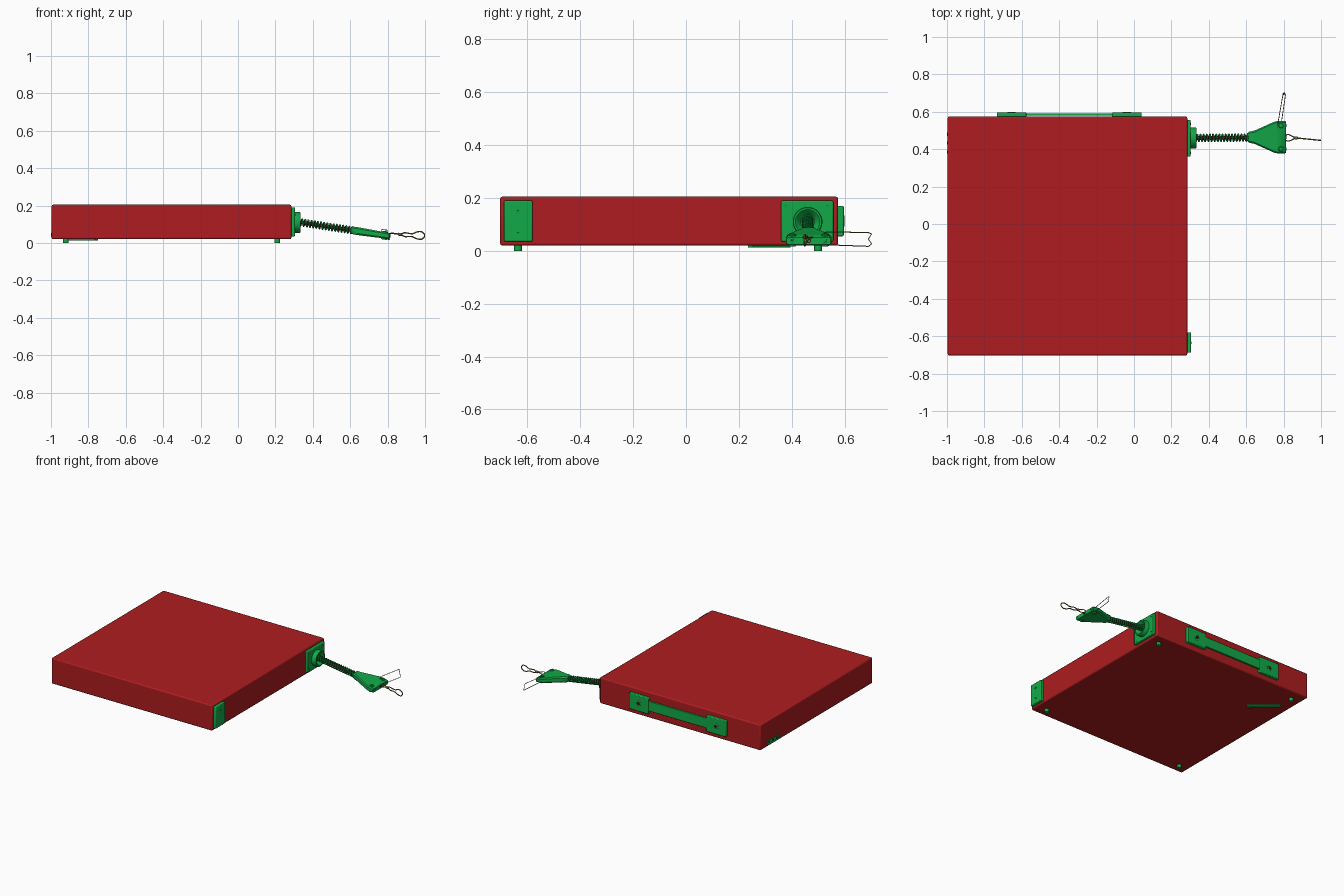
import bpy, bmesh, math
from mathutils import Vector

if "Cube" in bpy.data.objects:
    bpy.data.objects.remove(bpy.data.objects["Cube"])


def material(name, rgb):
    m = bpy.data.materials.new(name)
    m.diffuse_color = (*rgb, 1)
    m.use_nodes = True
    m.node_tree.nodes["Principled BSDF"].inputs["Base Color"].default_value = m.diffuse_color
    return m


RED = material("red", (0.42, 0.012, 0.014))
GREEN = material("green", (0.006, 0.40, 0.065))
DARK = material("dark_red", (0.06, 0.008, 0.008))
BRASS = material("brass", (0.20, 0.16, 0.05))


def finish(name, bm, mat, bevel=0, segs=2):
    bmesh.ops.recalc_face_normals(bm, faces=bm.faces)
    me = bpy.data.meshes.new(name)
    bm.to_mesh(me)
    bm.free()
    ob = bpy.data.objects.new(name, me)
    bpy.context.collection.objects.link(ob)
    me.materials.append(mat)
    if bevel:
        b = ob.modifiers.new("bevel", 'BEVEL')
        b.width, b.segments = bevel, segs
    bpy.ops.object.select_all(action='DESELECT')
    ob.select_set(True)
    bpy.context.view_layer.objects.active = ob
    bpy.ops.object.shade_smooth_by_angle(angle=math.radians(35))
    return ob


def box(name, lo, hi, mat, bevel=0):
    bm = bmesh.new()
    bmesh.ops.create_cube(bm, size=1)
    for v in bm.verts:
        v.co = [l + (h - l) * (c + 0.5) for l, h, c in zip(lo, hi, v.co)]
    return finish(name, bm, mat, bevel)


def lathe(name, profile, origin, axis, mat, n=32):
    """Revolve (radius, height) points about an axis from origin."""
    bm = bmesh.new()
    rot = Vector(axis).to_track_quat('Z', 'Y')
    rings = []
    for r, h in profile:
        rings.append([bm.verts.new(Vector(origin) + rot @ Vector(
            (r * math.cos(2 * math.pi * i / n), r * math.sin(2 * math.pi * i / n), h)))
            for i in range(n)])
    for a, b in zip(rings, rings[1:]):
        for i in range(n):
            j = (i + 1) % n
            bm.faces.new((a[i], a[j], b[j], b[i]))
    bm.faces.new(rings[0])
    bm.faces.new(rings[-1])
    return finish(name, bm, mat)


def wire(name, pts, radius, mat, cyclic=False, smooth=False):
    cu = bpy.data.curves.new(name, 'CURVE')
    cu.dimensions = '3D'
    cu.bevel_depth, cu.bevel_resolution, cu.use_fill_caps = radius, 2, True
    sp = cu.splines.new('NURBS' if smooth else 'POLY')
    sp.points.add(len(pts) - 1)
    for p, co in zip(sp.points, pts):
        p.co = (*co, 1)
    sp.use_cyclic_u = cyclic
    if smooth:
        sp.order_u, sp.use_endpoint_u, sp.resolution_u = 3, True, 6
    cu.materials.append(mat)
    ob = bpy.data.objects.new(name, cu)
    bpy.context.collection.objects.link(ob)
    return ob


def screw(name, origin, axis, r, mat=GREEN):
    """Raised ring with a recessed centre."""
    lathe(name, [(r, -0.004), (r, 0.0015), (r * 0.8, 0.002), (r * 0.55, 0.002),
                 (r * 0.5, 0.0005)], origin, axis, mat, 20)


# Main case and feet
box("case", (-0.996, -0.703, 0.02), (0.285, 0.575, 0.205), RED, 0.008)
for x in (-0.92, 0.21):
    for y in (-0.635, 0.50):
        lathe("foot", [(0.015, 0), (0.015, 0.025)], (x, y, 0), (0, 0, 1), GREEN, 24)

# Diagonal strip under the case
strip = box("underside_strip", (-0.11, -0.014, -0.005), (0.11, 0.014, 0.006), GREEN, 0.002)
strip.location = (-0.84, 0.315, 0.017)
strip.rotation_euler.z = math.atan2(-0.145, 0.17)

# Small port on the left face
box("port_panel", (-0.998, 0.365, 0.03), (-0.99, 0.50, 0.06), GREEN, 0.001)
for y in (0.385, 0.433, 0.48):
    lathe("port_socket", [(0.009, -0.002), (0.009, 0.003), (0.005, 0.003), (0.005, 0.001)],
          (-0.997, y, 0.045), (-1, 0, 0), DARK, 16)

# Front corner plate on the right face
box("corner_plate", (0.28, -0.688, 0.035), (0.305, -0.58, 0.19), GREEN, 0.005)
for z in (0.072, 0.15):
    screw("corner_screw", (0.305, -0.635, z), (1, 0, 0), 0.007)

# Cable mounting plate with a flared collar
box("cable_plate", (0.28, 0.36, 0.035), (0.303, 0.557, 0.19), GREEN, 0.005)
for y in (0.38, 0.537):
    for z in (0.055, 0.17):
        screw("cable_plate_screw", (0.303, y, z), (1, 0, 0), 0.007)
lathe("collar", [(0.056, 0), (0.056, 0.03), (0.053, 0.035), (0.046, 0.035),
                 (0.04, 0.03), (0.026, 0.008)], (0.30, 0.46, 0.11), (1, 0, 0), GREEN, 40)

# Carry handle on the back: thin strap, thick bolted ends
box("handle_strap", (-0.60, 0.579, 0.077), (-0.09, 0.592, 0.148), GREEN, 0.003)
for x0 in (-0.733, -0.117):
    box("handle_end", (x0, 0.57, 0.055), (x0 + 0.157, 0.597, 0.17), GREEN, 0.005)
    screw("handle_bolt", (x0 + 0.078, 0.597, 0.1125), (0, 1, 0), 0.022)
    lathe("handle_bolt_core", [(0.011, 0), (0.011, 0.0015)],
          (x0 + 0.078, 0.597, 0.1125), (0, 1, 0), DARK, 16)


def cable_z(x):
    return 0.116 - 0.155 * (x - 0.30)


# Sloping cable and coil spring
start, end = Vector((0.305, 0.46, cable_z(0.305))), Vector((0.625, 0.462, cable_z(0.625)))
wire("cable_core", [start, end], 0.010, DARK)
helix, turns, steps = [], 19, 20
for i in range(turns * steps + 1):
    a = 2 * math.pi * i / steps
    p = start.lerp(end, i / (turns * steps))
    helix.append(p + Vector((0, 0.018 * math.cos(a), 0.018 * math.sin(a))))
wire("coil_spring", helix, 0.0045, GREEN)

# Flat flared clamp: lofted chamfered sections (x, half width, half thickness)
bm = bmesh.new()
sections = [(0.605, 0.021, 0.016), (0.615, 0.029, 0.021), (0.645, 0.036, 0.021),
            (0.69, 0.056, 0.020), (0.748, 0.082, 0.018), (0.765, 0.086, 0.0175),
            (0.808, 0.086, 0.016), (0.812, 0.083, 0.013)]
rings = []
for x, w, t in sections:
    c = t * 0.4
    outline = [(w, t - c), (w - c, t), (c - w, t), (-w, t - c),
               (-w, c - t), (c - w, -t), (w - c, -t), (w, c - t)]
    rings.append([bm.verts.new((x, 0.464 + dy, cable_z(x) + dz)) for dy, dz in outline])
for a, b in zip(rings, rings[1:]):
    for i in range(8):
        j = (i + 1) % 8
        bm.faces.new((a[i], a[j], b[j], b[i]))
bm.faces.new(rings[0])
bm.faces.new(rings[-1])
finish("clamp", bm, GREEN)

# Clamp bosses, top screws and end eyelets
for y in (0.402, 0.526):
    lathe("clamp_boss", [(0.014, -0.038), (0.014, 0.005), (0.011, 0.008), (0.006, 0.008),
                         (0.006, 0.002)], (0.785, y, 0.056), (0.15, 0, 1), GREEN, 20)
    screw("clamp_eyelet", (0.812, y, 0.036), (1, 0, -0.15), 0.009)
lathe("cord_bushing", [(0.009, 0), (0.009, 0.006), (0.005, 0.006), (0.005, 0.002)],
      (0.81, 0.464, 0.038), (1, 0, 0), DARK, 16)

# Thin hairpin wire standing out to the back
wire("hairpin_wire", [(0.768, 0.50, 0.05), (0.768, 0.53, 0.072), (0.796, 0.69, 0.069),
                      (0.798, 0.702, 0.064), (0.801, 0.690, 0.045), (0.805, 0.702, 0.026),
                      (0.810, 0.69, 0.017), (0.786, 0.53, 0.023), (0.782, 0.50, 0.035)],
     0.002, BRASS)

# Swivel loop and snap hook on the clamp tip
wire("swivel_loop", [(0.80, 0.462, 0.045), (0.815, 0.482, 0.052), (0.838, 0.474, 0.052),
                     (0.862, 0.460, 0.047), (0.838, 0.446, 0.048), (0.815, 0.440, 0.055)],
     0.003, BRASS, True, True)
lathe("swivel_barrel", [(0.004, 0), (0.008, 0.004), (0.008, 0.020), (0.004, 0.024)],
      (0.854, 0.461, 0.047), (1, -0.08, -0.04), BRASS, 16)
hook = [(0.872, 0.046), (0.885, 0.057), (0.91, 0.052), (0.935, 0.048), (0.955, 0.060),
        (0.985, 0.062), (1.002, 0.040), (0.985, 0.018), (0.955, 0.022), (0.93, 0.036),
        (0.905, 0.034), (0.885, 0.034)]
wire("snap_hook", [(x, 0.460 - 0.1 * (x - 0.87), z) for x, z in hook],
     0.0035, BRASS, True, True)
